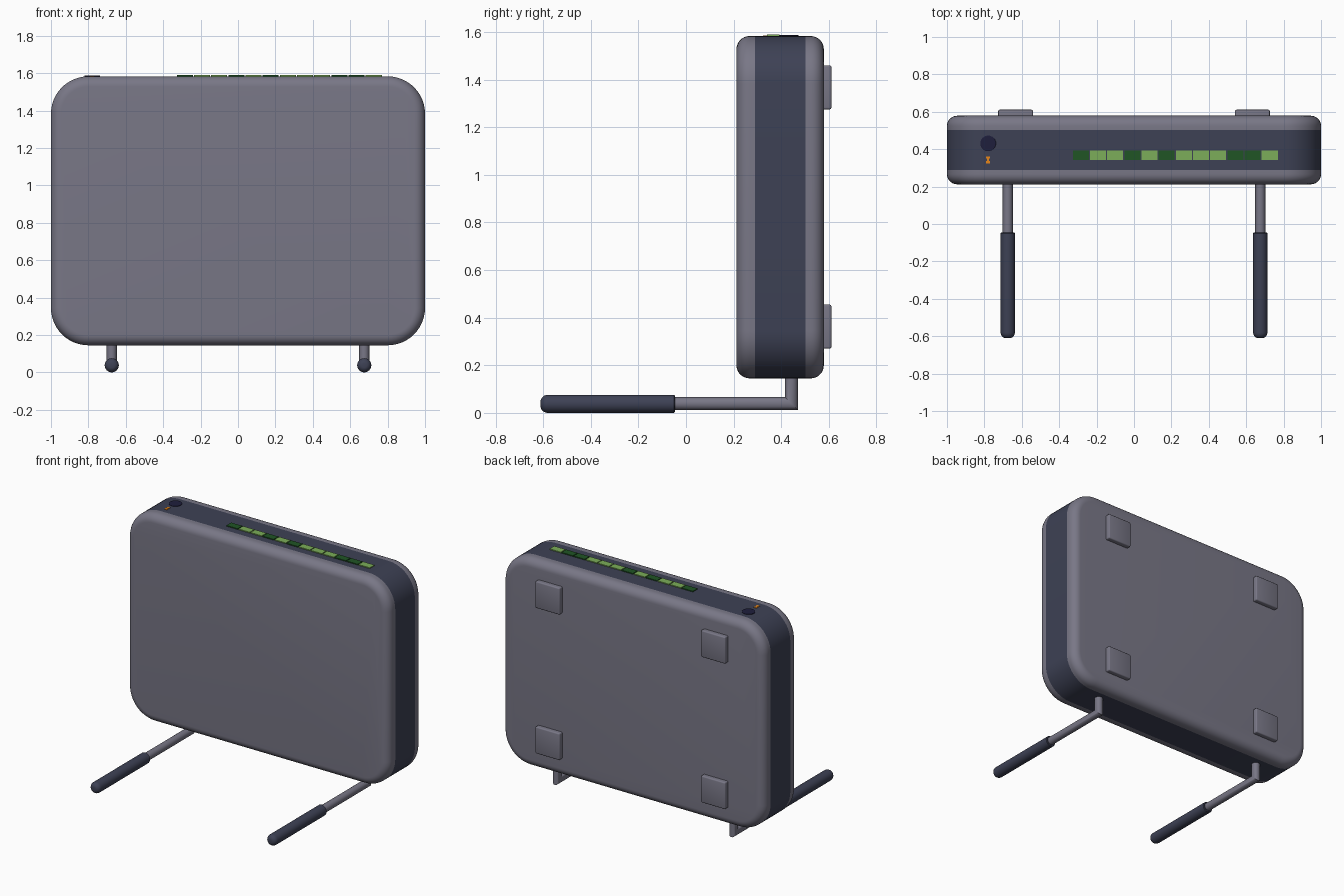
import bpy, bmesh, math
from math import sin, cos, pi

if "Cube" in bpy.data.objects:
    bpy.data.objects.remove(bpy.data.objects["Cube"])


def material(name, rgb):
    m = bpy.data.materials.new(name)
    m.diffuse_color = (*rgb, 1)
    m.use_nodes = True
    m.node_tree.nodes["Principled BSDF"].inputs["Base Color"].default_value = m.diffuse_color
    return m


SHELL = material("shell_grey", (0.19, 0.185, 0.24))
DARK = material("dark_slate", (0.047, 0.053, 0.09))
NAVY = material("navy", (0.013, 0.013, 0.045))
LIT = material("light_green", (0.20, 0.42, 0.10))
UNLIT = material("dark_green", (0.014, 0.09, 0.018))
ORANGE = material("orange", (0.80, 0.24, 0.01))


def finish(bm, name, mat):
    bmesh.ops.recalc_face_normals(bm, faces=bm.faces)
    me = bpy.data.meshes.new(name)
    bm.to_mesh(me)
    bm.free()
    ob = bpy.data.objects.new(name, me)
    bpy.context.collection.objects.link(ob)
    me.materials.append(mat)
    bpy.ops.object.select_all(action='DESELECT')
    ob.select_set(True)
    bpy.context.view_layer.objects.active = ob
    bpy.ops.object.shade_smooth_by_angle(angle=math.radians(32))
    return ob


def loft(name, rings, mat, cap_start=True, cap_end=True):
    bm = bmesh.new()
    vs = [[bm.verts.new(p) for p in r] for r in rings]
    n = len(vs[0])
    for a, b in zip(vs, vs[1:]):
        for i in range(n):
            j = (i + 1) % n
            bm.faces.new((a[i], a[j], b[j], b[i]))
    if cap_start:
        bm.faces.new(vs[0])
    if cap_end:
        bm.faces.new(vs[-1])
    return finish(bm, name, mat)


def box(name, lo, hi, mat, bevel=0.0):
    bm = bmesh.new()
    bmesh.ops.create_cube(bm, size=1)
    for v in bm.verts:
        v.co = [l + (h - l) * (c + 0.5) for l, h, c in zip(lo, hi, v.co)]
    if bevel:
        bmesh.ops.bevel(bm, geom=bm.edges[:], offset=bevel, segments=3,
                        profile=0.5, affect='EDGES')
    return finish(bm, name, mat)


# Casing: rounded rectangle outline swept along y
Z0, Z1, Y0, Y1 = 0.145, 1.583, 0.212, 0.579
B0, B1 = 0.289, 0.503
FIL = 0.055


def outline(y, inset):
    r = 0.2 - inset
    cx, cz, mid = 0.8, (Z1 - Z0) / 2 - 0.2, (Z0 + Z1) / 2
    pts = []
    for q, (sx, sz) in enumerate(((1, 1), (-1, 1), (-1, -1), (1, -1))):
        for k in range(13):
            a = (q + k / 12) * pi / 2
            pts.append((sx * cx + r * cos(a), y, mid + sz * cz + r * sin(a)))
    return pts


def shell_rings(y_out, y_in):
    s = 1 if y_in > y_out else -1
    rings = []
    for k in range(9):
        a = k / 8 * pi / 2
        rings.append(outline(y_out + s * FIL * (1 - cos(a)), FIL * (1 - sin(a))))
    return rings + [outline(y_in, 0)]


loft("front_shell", shell_rings(Y0, B0), SHELL, cap_end=False)
loft("middle_band", [outline(B0, 0), outline(B1, 0)], DARK, False, False)
loft("back_shell", shell_rings(Y1, B1), SHELL, cap_end=False)

# Square pads on the back
for sx, side in ((-1, "left"), (1, "right")):
    for z, level in ((0.27, "lower"), (1.275, "upper")):
        x = sx * 0.633
        box(f"{level}_{side}_back_pad", (x - 0.093, Y1 - 0.02, z),
            (x + 0.093, 0.611, z + 0.185), SHELL, 0.008)

# Bent rods with rounded grips
ANG = [2 * pi * i / 24 for i in range(24)]
R, ZR, YR, RG = 0.027, 0.039, 0.443, 0.038
for sx, side in ((-1, "left"), (1, "right")):
    x = sx * 0.675
    loft(f"{side}_leg_rod", [
        [(x + R * cos(a), YR + R * sin(a), Z0 + 0.01) for a in ANG],
        [(x + R * cos(a), YR + R * sin(a), ZR - R * sin(a)) for a in ANG],
        [(x + R * cos(a), -0.06, ZR - R * sin(a)) for a in ANG]], SHELL)
    prof = [(-0.046, RG - 0.004), (-0.050, RG)]
    for k in range(8):
        a = k / 7 * pi / 2 * 0.93
        prof.append((-0.58 - 0.031 * sin(a), RG * (0.25 + 0.75 * cos(a))))
    loft(f"{side}_leg_grip", [[(x + r * cos(a), y, RG + r * sin(a)) for a in ANG]
                              for y, r in prof], DARK)

# Row of indicator lights on top
for i, on in enumerate("011010111001"):
    x = -0.33 + i * 0.0918
    box(f"indicator_light_{i + 1}", (x + 0.003, 0.341, Z1 - 0.01),
        (x + 0.0888, 0.392, Z1 + 0.006), LIT if on == "1" else UNLIT)

# Round power button and small orange mark
loft("power_button", [[(-0.78 + r * cos(a), 0.431 + r * sin(a), z) for a in ANG]
                      for z, r in ((Z1 - 0.01, 0.042), (Z1 + 0.003, 0.042),
                                   (Z1 + 0.005, 0.039))], NAVY)
for part, y0, y1, w in (("front", 0.324, 0.336, 0.011), ("stem", 0.335, 0.351, 0.006),
                        ("back", 0.350, 0.361, 0.011)):
    box(f"orange_mark_{part}", (-0.78 - w, y0, Z1 - 0.005),
        (-0.78 + w, y1, Z1 + 0.003), ORANGE)
